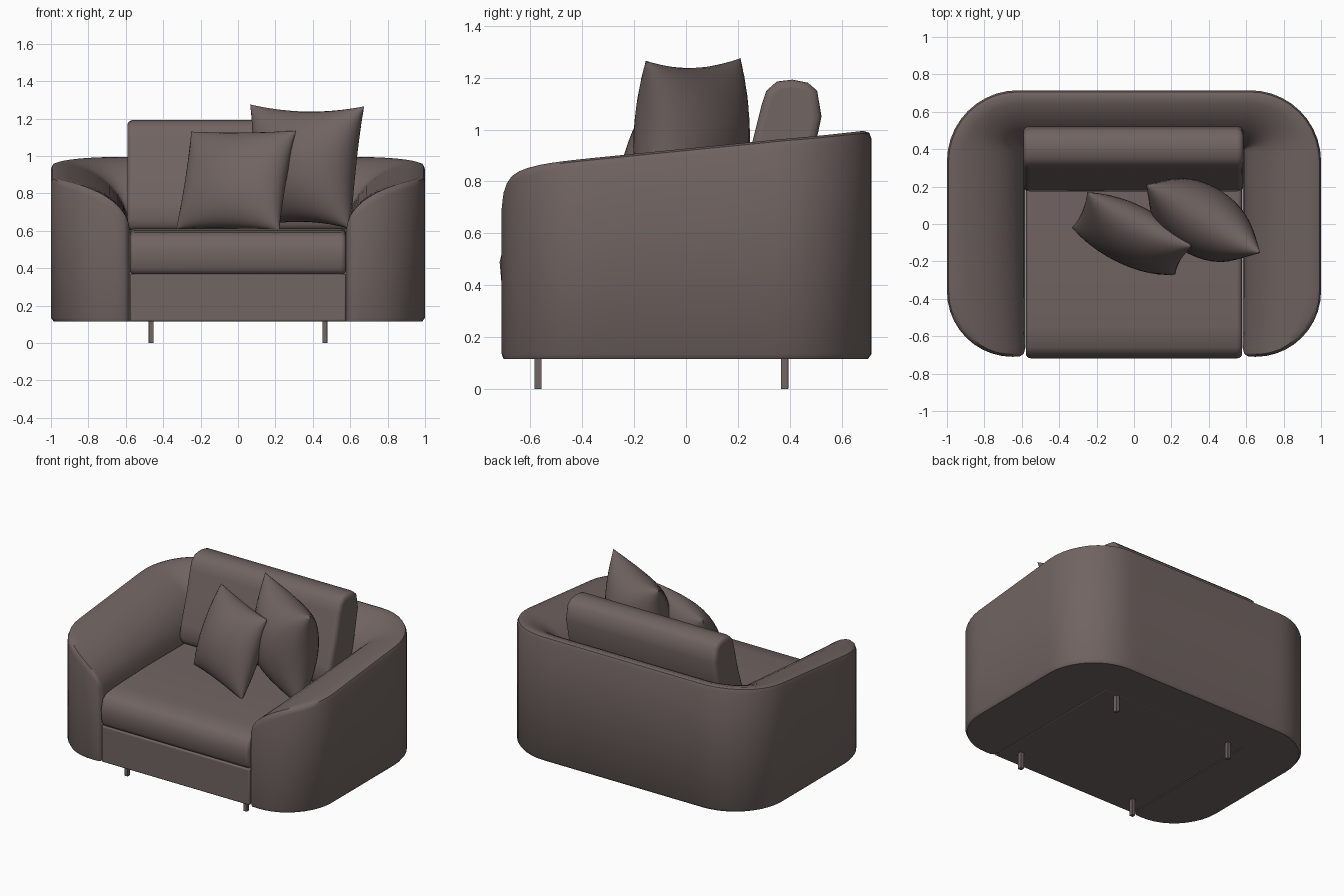
import bpy, bmesh, math
from mathutils import Vector

if "Cube" in bpy.data.objects:
    bpy.data.objects.remove(bpy.data.objects["Cube"])

fabric = bpy.data.materials.new("taupe fabric")
fabric.diffuse_color = (0.165, 0.128, 0.122, 1)
fabric.use_nodes = True
fabric.node_tree.nodes["Principled BSDF"].inputs["Base Color"].default_value = fabric.diffuse_color


def finish(name, bm, bevel=0, mirror=False, segments=4):
    bmesh.ops.remove_doubles(bm, verts=bm.verts, dist=0.0005)
    bmesh.ops.recalc_face_normals(bm, faces=bm.faces)
    mesh = bpy.data.meshes.new(name)
    bm.to_mesh(mesh)
    bm.free()
    ob = bpy.data.objects.new(name, mesh)
    bpy.context.collection.objects.link(ob)
    mesh.materials.append(fabric)
    bpy.ops.object.select_all(action='DESELECT')
    ob.select_set(True)
    bpy.context.view_layer.objects.active = ob
    if mirror:
        m = ob.modifiers.new("mirror", 'MIRROR')
        m.use_clip = True
    if bevel:
        b = ob.modifiers.new("bevel", 'BEVEL')
        b.width, b.segments = bevel, segments
        b.limit_method, b.angle_limit = 'ANGLE', math.radians(50)
    bpy.ops.object.shade_smooth_by_angle(angle=math.radians(45))
    return ob


def extrude_x(name, profile, x0, x1, bevel, segments=4):
    """Extrude a (y, z) outline along x."""
    bm = bmesh.new()
    face = bm.faces.new([bm.verts.new((x0, y, z)) for y, z in profile])
    new = bmesh.ops.extrude_face_region(bm, geom=[face])["geom"]
    bmesh.ops.translate(bm, vec=(x1 - x0, 0, 0),
                        verts=[v for v in new if isinstance(v, bmesh.types.BMVert)])
    return finish(name, bm, bevel, segments=segments)


def box(name, x0, x1, y0, y1, z0, z1, bevel):
    return extrude_x(name, [(y0, z0), (y1, z0), (y1, z1), (y0, z1)], x0, x1, bevel)


def arc(cx, cy, r, a0, a1, n=10):
    return [(cx + r * math.cos(math.radians(a0 + (a1 - a0) * i / n)),
             cy + r * math.sin(math.radians(a0 + (a1 - a0) * i / n))) for i in range(n + 1)]


# Wraparound shell: arms and back lofted as one rolled section, then mirrored
IN_X, IN_Y, BOTTOM = 0.58, 0.40, 0.115


def shell_height(x, y):
    s = min(1, math.hypot(max(0, x - IN_X) / 0.42, max(0, y - IN_Y) / 0.31))
    top = 0.927 + 0.10 * y
    return 0.60 + (top - 0.60) * math.sqrt(max(0, 1 - (1 - s) ** 2))


path = [(0, 0.715), (0.2, 0.715), (0.4, 0.715), (0.55, 0.715)]
path += arc(0.62, 0.335, 0.38, 90, 0)
path += [(1, 0.15), (1, -0.05), (1, -0.20)]
path += arc(0.65, -0.36, 0.35, 0, -90)
path += [(0.61, -0.708), (0.59, -0.695)]

bm = bmesh.new()
rings = []
for x, y in path:
    out = Vector((x, y))
    inn = Vector((min(x, IN_X), max(-0.66, min(y, IN_Y))))
    w = (out - inn).length
    d = (inn - out).normalized()
    r = min(0.03, 0.3 * w)
    pts = [(inn, BOTTOM), (inn, 0.56)]
    for t in (0, 0.03, 0.08, 0.16, 0.27, 0.4, 0.55, 0.7, 0.85, 1):
        p = inn.lerp(out + d * r, t)
        pts.append((p, shell_height(*p)))
    h = pts[-1][1]
    pts += [(out + d * r * 0.3, h - r * 0.25), (out, h - r),
            (out, BOTTOM + 0.02), (out + d * r * 0.5, BOTTOM)]
    rings.append([bm.verts.new((p.x, p.y, z)) for p, z in pts])
for a, b in zip(rings, rings[1:]):
    for i in range(len(a)):
        j = (i + 1) % len(a)
        bm.faces.new((a[i], a[j], b[j], b[i]))
bm.faces.new(rings[-1])
bmesh.ops.dissolve_degenerate(bm, edges=bm.edges, dist=0.0005)
finish("arm_and_back_shell", bm, mirror=True)

# Seat base and softly bulging seat cushion
box("seat_base", -0.578, 0.578, -0.70, 0.405, BOTTOM, 0.37, 0.01)
extrude_x("seat_cushion",
          [(-0.69, 0.365), (-0.71, 0.40), (-0.718, 0.49), (-0.70, 0.56), (-0.66, 0.59),
           (-0.55, 0.602), (-0.2, 0.612), (0.40, 0.61), (0.40, 0.365)],
          -0.578, 0.578, 0.025)

# Leaning back cushion
extrude_x("back_cushion",
          [(0.20, 0.60), (0.175, 0.66), (0.19, 0.75), (0.25, 0.93), (0.29, 1.09), (0.31, 1.15),
           (0.35, 1.185), (0.41, 1.192), (0.47, 1.18), (0.505, 1.15), (0.522, 1.05),
           (0.49, 0.90), (0.42, 0.60)],
          -0.592, 0.585, 0.03)


# Throw pillows: pinched corners, puffed middle
def pillow(name, bl, br, tr, tl, puff, pinch, n=20):
    bl, br, tr, tl = map(Vector, (bl, br, tr, tl))
    normal = (br - bl).cross(tl - bl).normalized()
    bm = bmesh.new()
    for side in (-1, 1):
        grid = []
        for i in range(n + 1):
            row = []
            for j in range(n + 1):
                u = math.sin((2 * i / n - 1) * math.pi / 2)
                v = math.sin((2 * j / n - 1) * math.pi / 2)
                # edges curve inwards between the corners
                pu, pv = u * (1 - pinch * (1 - v * v)), v * (1 - pinch * (1 - u * u))
                a, b = (pu + 1) / 2, (pv + 1) / 2
                p = bl.lerp(br, a).lerp(tl.lerp(tr, a), b)
                lift = puff * (max(0, (1 - u * u) * (1 - v * v))) ** 0.5
                row.append(bm.verts.new(p + normal * side * lift))
            grid.append(row)
        for i in range(n):
            for j in range(n):
                bm.faces.new((grid[i][j], grid[i + 1][j], grid[i + 1][j + 1], grid[i][j + 1]))
    return finish(name, bm)


pillow("small_pillow", (-0.33, -0.02, 0.61), (0.22, -0.27, 0.60),
       (0.31, -0.12, 1.135), (-0.25, 0.17, 1.13), 0.145, 0.05)
pillow("large_pillow", (0.09, 0.19, 0.62), (0.60, -0.16, 0.61),
       (0.675, -0.155, 1.265), (0.065, 0.21, 1.275), 0.19, 0.10)

# Four slim legs
for side, sx in (("left", -1), ("right", 1)):
    for end, y in (("front", -0.57), ("back", 0.38)):
        x = sx * 0.465
        box(f"{end}_{side}_leg", x - 0.013, x + 0.013, y - 0.014, y + 0.014, 0, 0.13, 0.002)
